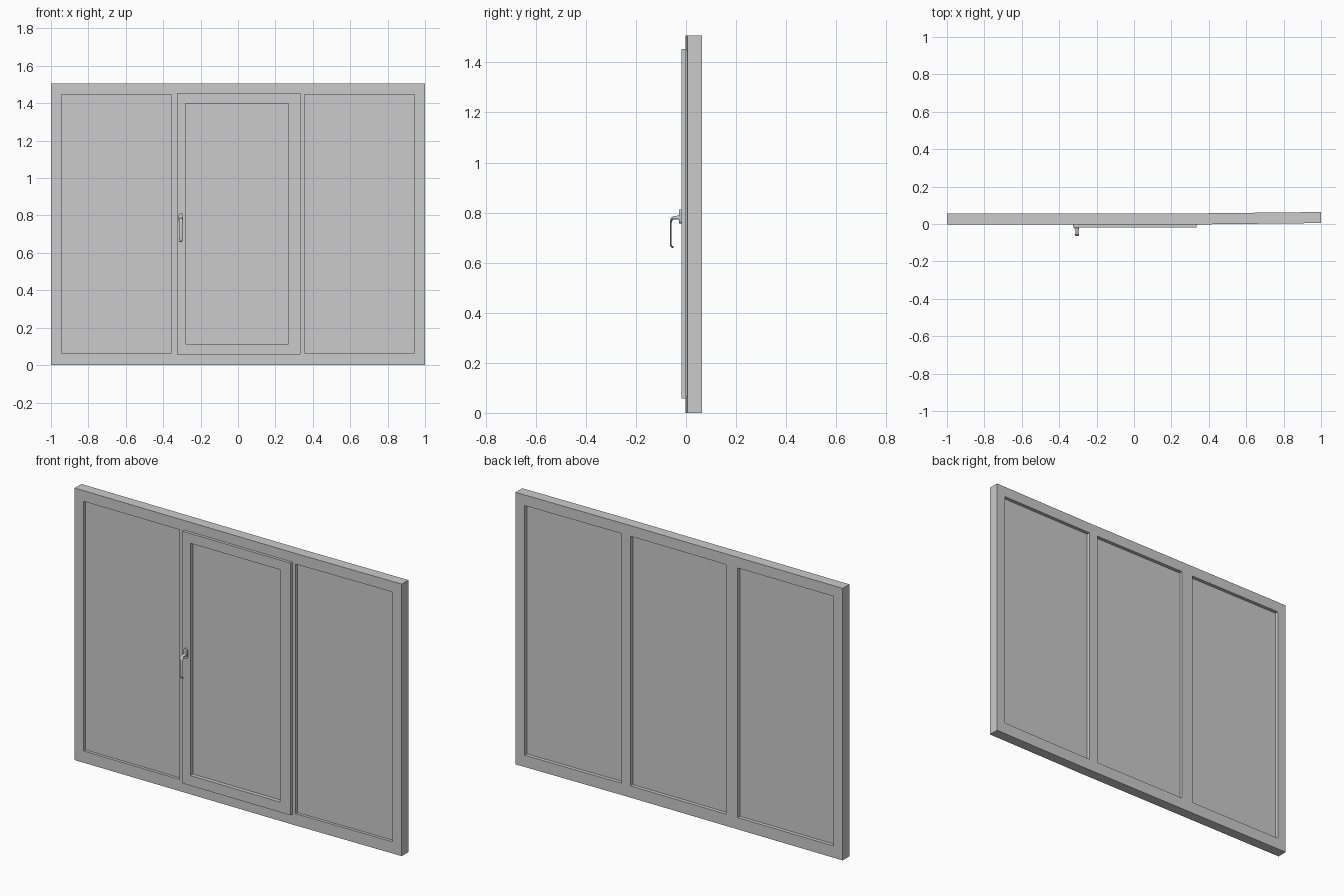
import bpy, bmesh, math

if "Cube" in bpy.data.objects:
    bpy.data.objects.remove(bpy.data.objects["Cube"])

H = 1.507            # overall height
SEAM = 0.355         # right bay leans back slightly from here


def lean(x, y):
    return y + 0.007 * max(0, x - SEAM) / (1 - SEAM)


def finish(name, bm):
    bmesh.ops.recalc_face_normals(bm, faces=bm.faces)
    me = bpy.data.meshes.new(name)
    bm.to_mesh(me)
    bm.free()
    ob = bpy.data.objects.new(name, me)
    bpy.context.collection.objects.link(ob)
    return ob


def slab(name, xs, zs, y0, y1, holes=()):
    """Flat slab on an x/z grid; cells listed in holes are left open."""
    bm = bmesh.new()
    v = [[bm.verts.new((x, y0, z)) for z in zs] for x in xs]
    for i in range(len(xs) - 1):
        for j in range(len(zs) - 1):
            if (i, j) not in holes:
                bm.faces.new((v[i][j], v[i+1][j], v[i+1][j+1], v[i][j+1]))
    for loose in [p for p in bm.verts if not p.link_faces]:
        bm.verts.remove(loose)
    ext = bmesh.ops.extrude_face_region(bm, geom=bm.faces[:], use_keep_orig=True)
    for p in ext["geom"]:
        if isinstance(p, bmesh.types.BMVert):
            p.co.y = y1
    for p in bm.verts:
        p.co.y = lean(p.co.x, p.co.y)
    return finish(name, bm)


# Fixed outer frame with three openings
slab("window_frame", [-1, -0.945, -0.356, -0.285, 0.30, SEAM, 0.945, 1],
     [0, 0.065, 1.448, H], -0.002, 0.057, {(1, 1), (3, 1), (5, 1)})

# Glass panes
E = 0.003
for name, a, b, y0 in (("left_glass", -0.945, -0.356, 0.014),
                       ("middle_glass", -0.285, 0.30, 0.004),
                       ("right_glass", SEAM, 0.945, 0.014)):
    slab(name, [a - E, b + E], [0.065 - E, 1.448 + E], y0, 0.037)

# Opening sash standing proud of the frame
slab("opening_sash", [-0.327, -0.28, 0.27, 0.335], [0.057, 0.113, 1.4, 1.454],
     -0.018, 0.005, {(1, 1)})

# Handle back plate with rounded ends
HX, HZ = -0.305, 0.785
R, S = 0.012, 0.016
bm = bmesh.new()
ring = []
for k in range(26):
    a = math.pi * (k if k < 13 else k - 1) / 12
    ring.append(bm.verts.new((HX + R * math.cos(a), -0.017,
                              HZ + R * math.sin(a) + (S if k < 13 else -S))))
face = bm.faces.new(ring)
ext = bmesh.ops.extrude_face_region(bm, geom=[face], use_keep_orig=True)
for p in ext["geom"]:
    if isinstance(p, bmesh.types.BMVert):
        p.co.y = -0.028
plate = finish("handle_plate", bm)

# Handle lever: tapered sweep, out of the plate, down, and hooked at the tip
path = [(-0.026, 0.780, 2.2), (-0.040, 0.780, 2.0), (-0.050, 0.779, 1.8),
        (-0.057, 0.774, 1.4), (-0.0605, 0.765, 1.1), (-0.0612, 0.750, 1),
        (-0.0612, 0.680, 1), (-0.0605, 0.670, 1), (-0.057, 0.664, 1),
        (-0.050, 0.661, 0.9)]
cu = bpy.data.curves.new("handle_lever", "CURVE")
cu.dimensions = "3D"
cu.bevel_depth = 0.0038
cu.bevel_resolution = 3
cu.use_fill_caps = True
sp = cu.splines.new("POLY")
sp.points.add(len(path) - 1)
for p, (y, z, r) in zip(sp.points, path):
    p.co = (0, y, z, 1)
    p.radius = r
tmp = bpy.data.objects.new("lever_path", cu)
bpy.context.collection.objects.link(tmp)
bpy.context.view_layer.update()
me = bpy.data.meshes.new_from_object(tmp.evaluated_get(bpy.context.evaluated_depsgraph_get()))
bpy.data.objects.remove(tmp)
for p in me.vertices:      # flatten to a constant-width strap
    w = 1.1 if p.co.y > -0.054 and p.co.z > 0.7 else 2.3
    p.co.x = HX + p.co.x * w
lever = bpy.data.objects.new("handle_lever", me)
bpy.context.collection.objects.link(lever)

for ob in (plate, lever):
    bpy.ops.object.select_all(action="DESELECT")
    ob.select_set(True)
    bpy.context.view_layer.objects.active = ob
    bpy.ops.object.shade_smooth_by_angle(angle=math.radians(40))
